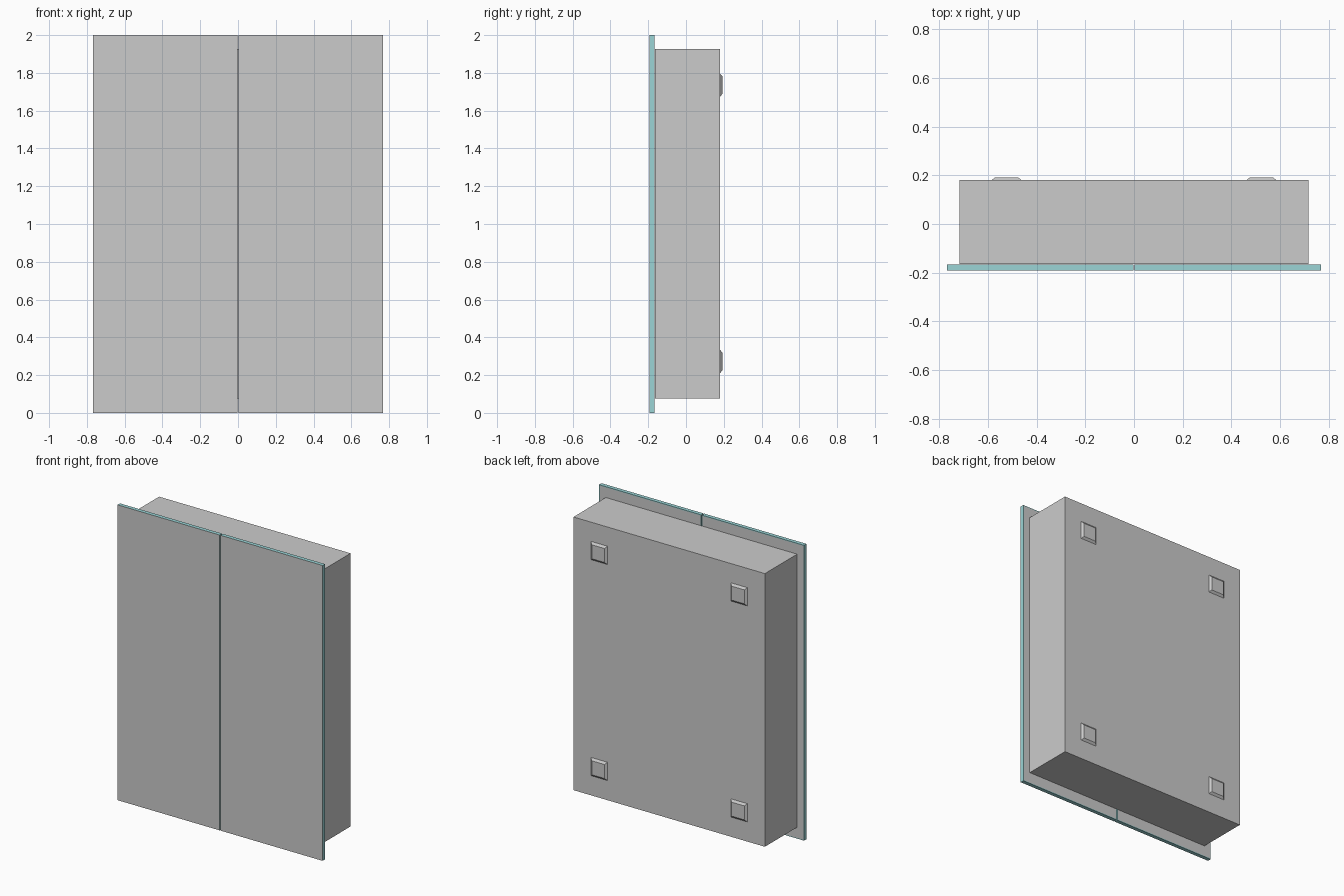
import bpy, bmesh

if "Cube" in bpy.data.objects:
    bpy.data.objects.remove(bpy.data.objects["Cube"])

def material(name, col):
    m = bpy.data.materials.new(name)
    m.diffuse_color = (*col, 1)
    m.use_nodes = True
    m.node_tree.nodes["Principled BSDF"].inputs["Base Color"].default_value = m.diffuse_color
    return m

GREY = material("satin grey", (0.6, 0.6, 0.6))
TEAL = material("glass edge teal", (0.33, 0.66, 0.67))

def box(name, x0, x1, y0, y1, z0, z1, mats):
    bm = bmesh.new()
    bmesh.ops.create_cube(bm, size=1)
    for v in bm.verts:
        v.co = (x1 if v.co.x > 0 else x0,
                y1 if v.co.y > 0 else y0,
                z1 if v.co.z > 0 else z0)
    me = bpy.data.meshes.new(name)
    for m in mats:
        me.materials.append(m)
    ob = bpy.data.objects.new(name, me)
    bpy.context.collection.objects.link(ob)
    return ob, bm

def finish(ob, bm):
    bm.normal_update()
    bm.to_mesh(ob.data)
    bm.free()

# Cabinet case
finish(*box("cabinet_case", -0.717, 0.717, -0.165, 0.18, 0.077, 1.927, [GREY]))

for side, s in (("left", -1), ("right", 1)):
    # Mirror door: grey faces, teal glass edge and thin teal rim on the back
    xs = sorted((s * 0.003, s * 0.768))
    ob, bm = box(side + "_mirror_door", *xs, -0.192, -0.166, 0.0, 2.0, [GREY, TEAL])
    bm.normal_update()
    back = [f for f in bm.faces if f.normal.y > 0.5]
    for f in bm.faces:
        f.material_index = 0 if abs(f.normal.y) > 0.5 else 1
    rim = bmesh.ops.inset_region(bm, faces=back, thickness=0.008)["faces"]
    for f in rim:
        f.material_index = 1
    finish(ob, bm)

    # Chamfered wall pads on the back
    for level, z in (("lower", 0.272), ("upper", 1.735)):
        x = s * 0.524
        ob, bm = box(f"{level}_{side}_wall_pad", x - 0.063, x + 0.063,
                     0.179, 0.192, z - 0.063, z + 0.063, [GREY])
        for v in bm.verts:
            if v.co.y > 0.185:
                v.co.x = x + (v.co.x - x) * 0.75
                v.co.z = z + (v.co.z - z) * 0.75
        finish(ob, bm)
